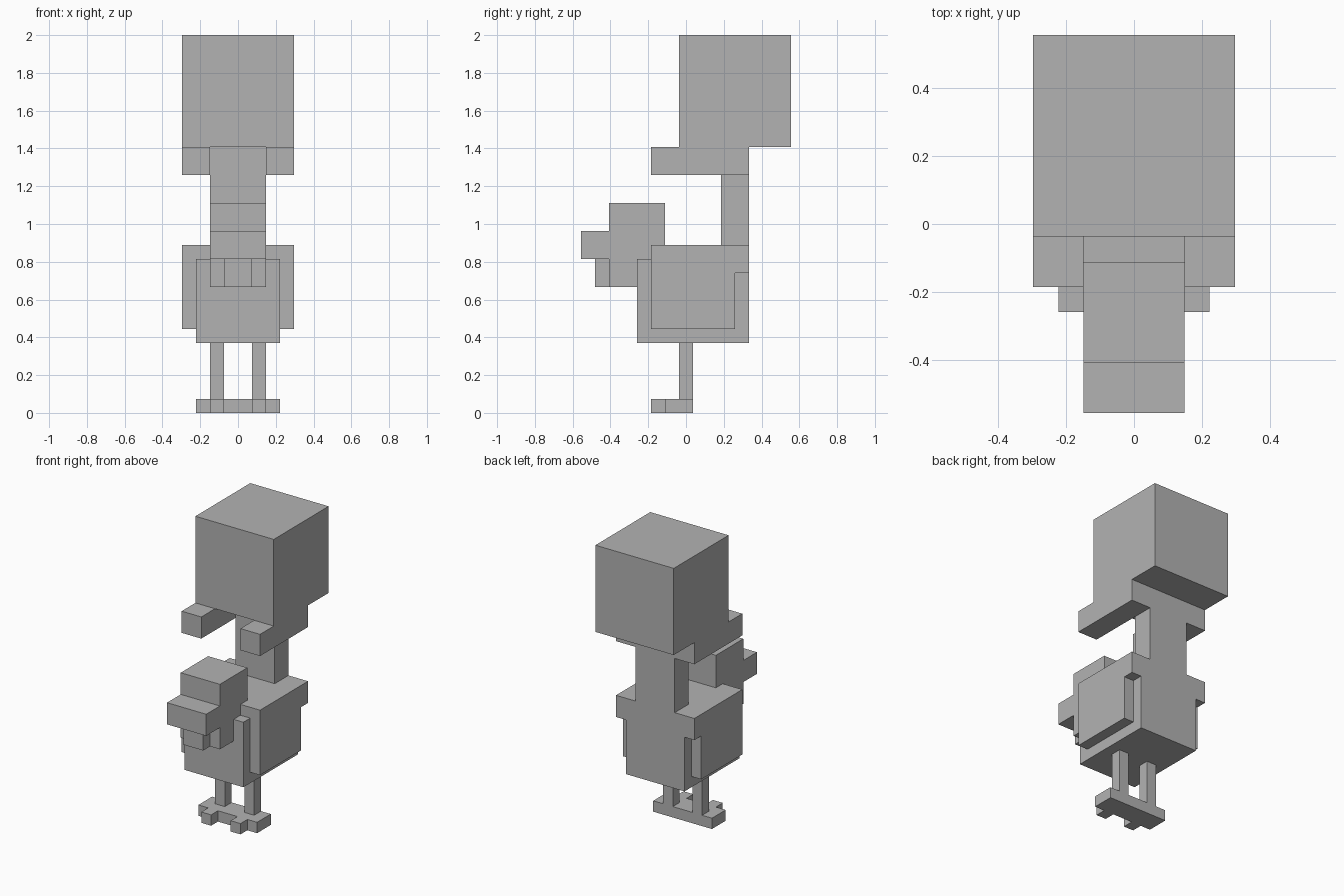
import bpy
import bmesh
from mathutils import Vector

U = 2 / 27  # one block unit

cube = bpy.data.objects.get("Cube")
if cube:
    bpy.data.objects.remove(cube, do_unlink=True)

grey = bpy.data.materials.new("plain_grey")
grey.use_nodes = True
colour = (0.45, 0.45, 0.45, 1)
grey.diffuse_color = colour
grey.node_tree.nodes["Principled BSDF"].inputs["Base Color"].default_value = colour


def box(name, x, y, z):
    """Box from (low, high) ranges in block units."""
    low, high = (Vector(corner) * U for corner in zip(x, y, z))
    bm = bmesh.new()
    bmesh.ops.create_cube(bm, size=1)
    for v in bm.verts:
        v.co = (low + high) / 2 + v.co * (high - low)
    mesh = bpy.data.meshes.new(name)
    bm.to_mesh(mesh)
    bm.free()
    mesh.materials.append(grey)
    obj = bpy.data.objects.new(name, mesh)
    bpy.context.collection.objects.link(obj)
    return obj


def pair(name, x, y, z):
    """Matching boxes on the left (+x) and right (-x)."""
    box("left_" + name, x, y, z)
    box("right_" + name, (-x[1], -x[0]), y, z)


# Bird: body, head, beak and wattle
box("bird_body", (-3, 3), (-3.5, 4.5), (5, 11))
box("bird_head", (-2, 2), (-5.5, -1.5), (9, 15))
box("beak", (-2, 2), (-7.5, -5.5), (11, 13))
box("wattle", (-1, 1), (-6.5, -5.5), (9, 11))

# Bird: wings, legs, feet and front toes
pair("wing", (3, 4), (-2.5, 3.5), (6, 10))
pair("bird_leg", (1, 2), (-0.5, 0.5), (1, 5))
pair("foot", (0, 3), (-1.5, 0.5), (0, 1))
pair("toe", (1, 2), (-2.5, -1.5), (0, 1))

# Rider: seated legs, torso, outstretched arms and large head
pair("rider_leg", (0, 4), (-2.5, 4.5), (10, 12))
box("rider_torso", (-2, 2), (2.5, 4.5), (12, 19))
pair("rider_arm", (2, 4), (-2.5, 4.5), (17, 19))
box("rider_head", (-4, 4), (-0.5, 7.5), (19, 27))
